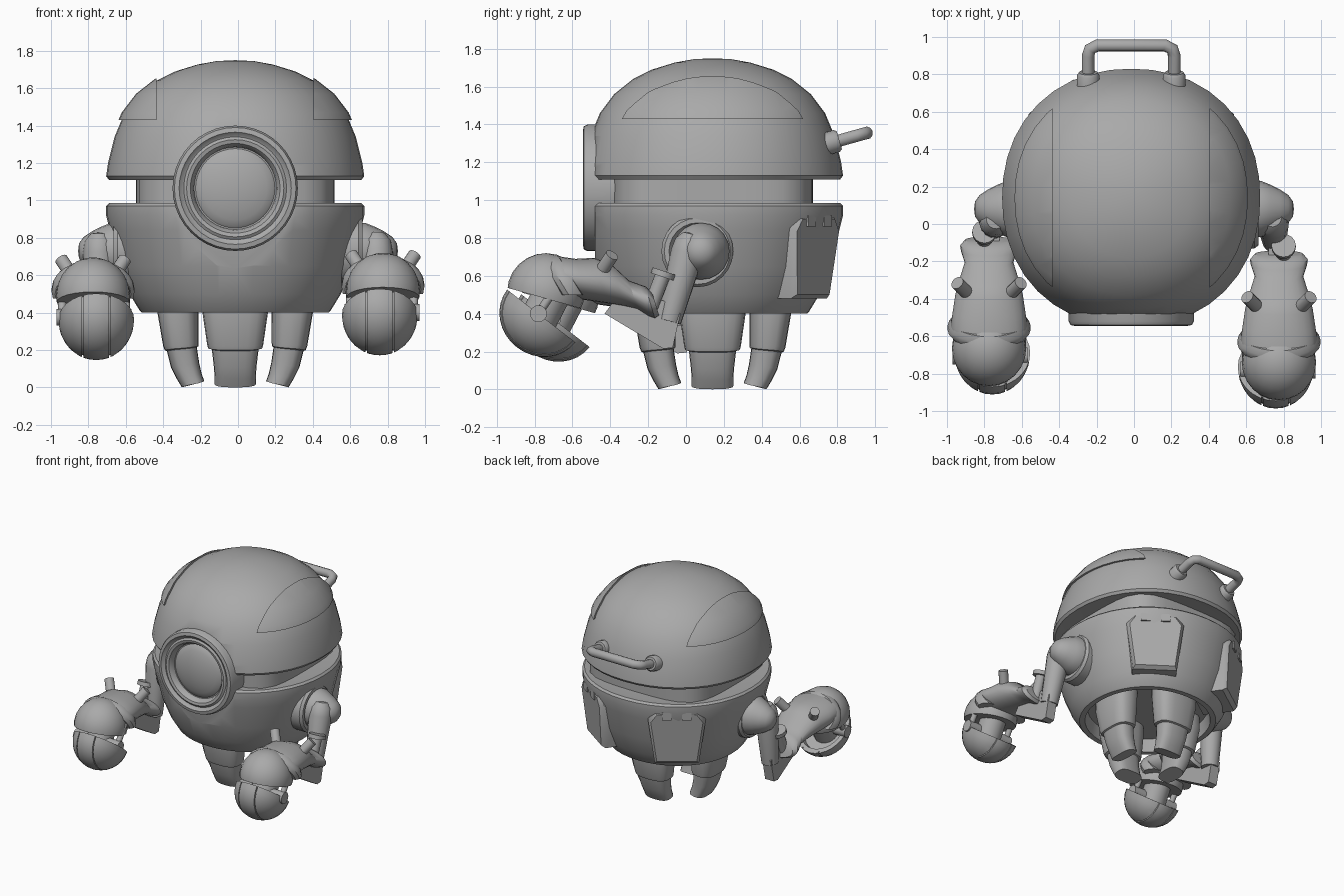
import bpy
import bmesh
from math import sin, cos, pi, radians, copysign
from mathutils import Vector, Matrix

cube = bpy.data.objects.get("Cube")
if cube:
    bpy.data.objects.remove(cube, do_unlink=True)

grey = bpy.data.materials.new("plain grey")
grey.use_nodes = True
grey.diffuse_color = (0.4, 0.4, 0.4, 1)
grey.node_tree.nodes["Principled BSDF"].inputs["Base Color"].default_value = (0.4, 0.4, 0.4, 1)

CENTRE = Vector((-0.015, 0.14, 0))


def skin(name, rings, cuts=(), angle=35):
    """Join equal rings of points into a closed solid, then trim it by planes."""
    bm = bmesh.new()
    loops = [[bm.verts.new(p) for p in ring] for ring in rings]
    for low, high in zip(loops, loops[1:]):
        for i in range(len(low)):
            j = (i + 1) % len(low)
            bm.faces.new((low[i], low[j], high[j], high[i]))
    for loop in (loops[0], loops[-1]):
        if (loop[0].co - loop[len(loop) // 2].co).length > 0.001:
            bm.faces.new(loop)
    bmesh.ops.remove_doubles(bm, verts=bm.verts[:], dist=0.0001)
    for point, normal in cuts:
        geom = bm.verts[:] + bm.edges[:] + bm.faces[:]
        bmesh.ops.bisect_plane(bm, geom=geom, plane_co=point, plane_no=normal, clear_outer=True)
        rim = [e for e in bm.edges if e.is_boundary]
        bmesh.ops.holes_fill(bm, edges=rim, sides=0)
    bmesh.ops.recalc_face_normals(bm, faces=bm.faces[:])
    mesh = bpy.data.meshes.new(name)
    bm.to_mesh(mesh)
    bm.free()
    mesh.materials.append(grey)
    obj = bpy.data.objects.new(name, mesh)
    bpy.context.collection.objects.link(obj)
    bpy.ops.object.select_all(action="DESELECT")
    obj.select_set(True)
    bpy.context.view_layer.objects.active = obj
    bpy.ops.object.shade_smooth_by_angle(angle=radians(angle))
    return obj


def revolve(name, profile, origin=CENTRE, axis=(0, 0, 1), sides=40, widen=1, cuts=(), power=2):
    """Turn (radius, height) points around an axis.
    widen scales along world x; a power above 2 makes the circle squarer."""
    origin = Vector(origin)
    turn = Vector(axis).to_track_quat("Z", "Y")
    rings = []
    for r, h in profile:
        ring = []
        for i in range(sides):
            a = 2 * pi * i / sides
            s = r * (abs(cos(a)) ** power + abs(sin(a)) ** power) ** (-1 / power)
            p = turn @ Vector((s * cos(a), s * sin(a), h))
            p.x *= widen
            ring.append(origin + p)
        rings.append(ring)
    return skin(name, rings, cuts)


def rod(name, start, end, r, r2=None, sides=16):
    axis = Vector(end) - Vector(start)
    return revolve(name, [(r, 0), (r2 or r, axis.length)], start, axis, sides)


def plate(name, outline, x, thick):
    """Extrude a (y, z) outline along x."""
    return skin(name, [[(x + d, y, z) for y, z in outline] for d in (-thick / 2, thick / 2)])


# Body: dome, raised side pads, squarish recessed neck and tub, flattened in front
front_cut = [((0, -0.48, 0), (0, -1, 0))]
dome = [(0, 1.75), (0.1, 1.745), (0.2, 1.727), (0.32, 1.69), (0.42, 1.64), (0.52, 1.56),
        (0.595, 1.46), (0.645, 1.34), (0.68, 1.2), (0.69, 1.13), (0.675, 1.11), (0.5, 1.13), (0, 1.13)]
revolve("dome", dome, cuts=front_cut, power=2.15)
for side in (-1, 1):
    pad = [(r * 1.02, h + 0.01) for r, h in dome]
    revolve("dome_side_pad", pad, power=2.15, cuts=[
        ((CENTRE.x + side * 0.42, 0, 0), (-side, 0, 0)), ((0, 0, 1.43), (0, 0, -1))])
revolve("neck", [(0.53, 0.9), (0.53, 1.2)], power=5)
revolve("tub", [(0, 0.97), (0.5, 0.97), (0.675, 0.985), (0.69, 0.97), (0.69, 0.92), (0.67, 0.84),
                (0.625, 0.65), (0.565, 0.5), (0.51, 0.41), (0.5, 0.4), (0.46, 0.4), (0.44, 0.5),
                (0, 0.5)], cuts=front_cut, power=2.1)

# Eye: stepped round bezel with a bulging lens
eye_origin = (CENTRE.x, 0, 1.065)
revolve("eye_bezel", [(0.335, 0.2), (0.335, 0.52), (0.325, 0.54), (0.3, 0.545), (0.285, 0.53),
                      (0.275, 0.525), (0.26, 0.535), (0.24, 0.53), (0.225, 0.51), (0.22, 0.485),
                      (0.2, 0.483)], eye_origin, (0, -1, 0))
revolve("eye_lens", [(0.212, 0.4), (0.212, 0.485), (0.2, 0.495), (0.17, 0.508), (0.12, 0.522), (0.06, 0.531),
                     (0, 0.534)], eye_origin, (0, -1, 0))

# Back handle: bevelled tube between two collars
curve = bpy.data.curves.new("handle_path", "CURVE")
curve.dimensions = "3D"
curve.bevel_depth = 0.034
curve.bevel_resolution = 3
curve.use_fill_caps = True
path = [(-0.23, 0.74, 1.295), (-0.23, 0.9, 1.34), (-0.22, 0.935, 1.35), (-0.18, 0.955, 1.355)]
path += [(-x, y, z) for x, y, z in reversed(path)]
line = curve.splines.new("POLY")
line.points.add(len(path) - 1)
for point, (x, y, z) in zip(line.points, path):
    point.co = (x + CENTRE.x, y, z, 1)
handle = bpy.data.objects.new("back_handle", curve)
curve.materials.append(grey)
bpy.context.collection.objects.link(handle)
for x in (-0.23, 0.23):
    revolve("handle_collar", [(0.06, 0), (0.06, 0.1), (0.05, 0.115), (0.03, 0.115)],
            (CENTRE.x + x, 0.7, 1.285), (0, 0.96, 0.28), 16)

# Four legs, each a tapering thigh and an inward curving foot
LEG = [(0.53, 0.3, 0.11, 0.175), (0.4, 0.305, 0.11, 0.175), (0.23, 0.29, 0.095, 0.15),
       (0.21, 0.287, 0.09, 0.145), (0.205, 0.285, 0.08, 0.125), (0.12, 0.268, 0.075, 0.115),
       (0.06, 0.246, 0.066, 0.11), (0.017, 0.225, 0.06, 0.11)]


def soft(v):
    return copysign(abs(v) ** 0.7, v)


for k in range(4):
    turn = Matrix.Rotation(k * pi / 2, 3, "Z")
    rings = []
    for z, reach, deep, wide in LEG:
        tilt = 0.017 * (1 - z / 0.53)
        rings.append([CENTRE + turn @ Vector((reach + deep * soft(cos(a)), wide * soft(sin(a)), z - tilt * cos(a)))
                      for a in [2 * pi * i / 20 for i in range(20)]])
    skin("leg", rings)

# Two hatches on the rear diagonals
for angle in (radians(55), radians(125)):
    turn = Matrix.Rotation(angle, 3, "Z")
    half = [(0.165, 0.92), (0.215, 0.85), (0.165, 0.48)]
    outline = half + [(-t, z) for t, z in reversed(half)]

    def hatch_ring(depth, scale):
        return [CENTRE + turn @ Vector((depth + (z - 0.9) * 0.08, t * scale, 0.7 + (z - 0.7) * scale))
                for t, z in outline]

    skin("hatch", [hatch_ring(*s) for s in ((0.42, 1), (0.655, 1), (0.685, 0.9))])
    for t in (-0.075, 0.075):
        corners = [(t - 0.035, 0.86), (t + 0.035, 0.86), (t + 0.035, 0.92), (t - 0.035, 0.92)]
        skin("hatch_hinge", [[CENTRE + turn @ Vector((d, a, b)) for a, b in corners] for d in (0.6, 0.695)])

# Arms: the right forearm hangs a little further back and lower
FOREARM = [(-0.16, 0.45, 0.06, 0.13), (-0.19, 0.46, 0.085, 0.155), (-0.22, 0.47, 0.085, 0.15),
           (-0.28, 0.5, 0.075, 0.13), (-0.36, 0.55, 0.11, 0.155), (-0.45, 0.575, 0.12, 0.18),
           (-0.55, 0.58, 0.11, 0.195), (-0.62, 0.59, 0.11, 0.205), (-0.68, 0.59, 0.1, 0.19)]
for side, dy, dz, label in ((1, 0, 0, "left"), (-1, 0.075, -0.025, "right")):
    def at(x, y, z):
        return Vector((side * x, y + dy, z + dz))

    # Shoulder socket, tapering joint and upper arm
    revolve(label + "_shoulder_socket", [(0.19, 0.5), (0.19, 0.645), (0.175, 0.665), (0.15, 0.665), (0.13, 0.64)],
            (0, 0.06, 0.73), (side, 0, 0), 24)
    revolve(label + "_shoulder_joint", [(0.15, 0.6), (0.15, 0.68), (0.13, 0.73), (0.105, 0.78), (0.075, 0.825),
                                        (0.04, 0.85), (0, 0.855)], (0, 0.08, 0.73), (side, 0, 0), 20)
    upper_start = Vector((side * 0.74, 0.02, 0.77))
    upper = at(0.75, -0.09, 0.36) - upper_start
    revolve(label + "_upper_arm", [(0, -0.06), (0.05, -0.05), (0.08, -0.01), (0.088, 0.05), (0.065, upper.length)],
            upper_start, upper, 16)
    elbow = [(-0.07, 0.22), (-0.12, 0.215), (-0.43, 0.4), (-0.38, 0.47), (-0.12, 0.47), (-0.03, 0.4)]
    plate(label + "_elbow_bracket", [(y + dy, z + dz) for y, z in elbow], side * 0.76, 0.08)
    rod(label + "_elbow_piston", at(0.8, -0.19, 0.43), at(0.8, -0.12, 0.61), 0.04)
    rod(label + "_piston_cap", at(0.8, -0.125, 0.595), at(0.8, -0.115, 0.625), 0.065)

    # Forearm sleeve with two pegs and a flared cuff
    rings = []
    for y, z, high, wide in FOREARM:
        rings.append([at(0.775 + wide * cos(a), y - 0.3 * high * sin(a), z + high * sin(a))
                      for a in [2 * pi * i / 24 for i in range(24)]])
    skin(label + "_forearm", rings)
    revolve(label + "_cuff", [(0.13, -0.05), (0.165, -0.045), (0.18, -0.015), (0.18, 0.015), (0.165, 0.04),
                              (0.13, 0.05)], at(0.775, -0.63, 0.545), (0, -0.85, -0.52), 24, 1.23,
            [(at(0, 0, 0.5), (0, 0, -1))])
    for d in (-1, 1):
        rod(label + "_forearm_peg", at(0.775 + d * 0.09, -0.47, 0.59), at(0.775 + d * 0.17, -0.39, 0.71), 0.036)

    # Knuckle cover above the wrist hinge
    arc = [(0.205 * sin(pi * i / 12), -0.205 * cos(pi * i / 12)) for i in range(13)]
    revolve(label + "_knuckle_cover", arc, at(0.775, -0.74, 0.515), (0, -0.27, -0.96), 24, 0.97,
            [(at(0, -0.92, 0.53), (0, -0.27, -0.96))])
    rod(label + "_wrist_core", at(0.77, -0.68, 0.56), at(0.77, -0.8, 0.33), 0.1)
    rod(label + "_wrist_axle", at(0.57, -0.78, 0.4), at(0.97, -0.78, 0.4), 0.045)
    for d in (-0.17, 0.17):
        rod(label + "_wrist_link", at(0.77 + d, -0.78, 0.4), at(0.77 + d, -0.68, 0.55), 0.022)

    # Cupped hand split into three fingers by narrow grooves
    grip = Vector((0, -0.61, -0.79))
    cup = [(0, 0.06), (0.185, 0.05), (0.2, 0), (0.228, 0)]
    cup += [(0.228 * cos(pi * i / 16), 0.21 * sin(pi * i / 16)) for i in range(1, 9)]
    hand_at = at(0.758, -0.765, 0.388)
    for low, high in ((-0.3, -0.075), (-0.068, 0.068), (0.075, 0.3)):
        revolve(label + "_finger", cup, hand_at, grip, 28, 0.89,
                [((hand_at.x + low, 0, 0), (-1, 0, 0)), ((hand_at.x + high, 0, 0), (1, 0, 0))])
    core = [(r * 0.95, h * 0.95) for r, h in cup]
    revolve(label + "_palm", core, hand_at, grip, 28, 0.89)
